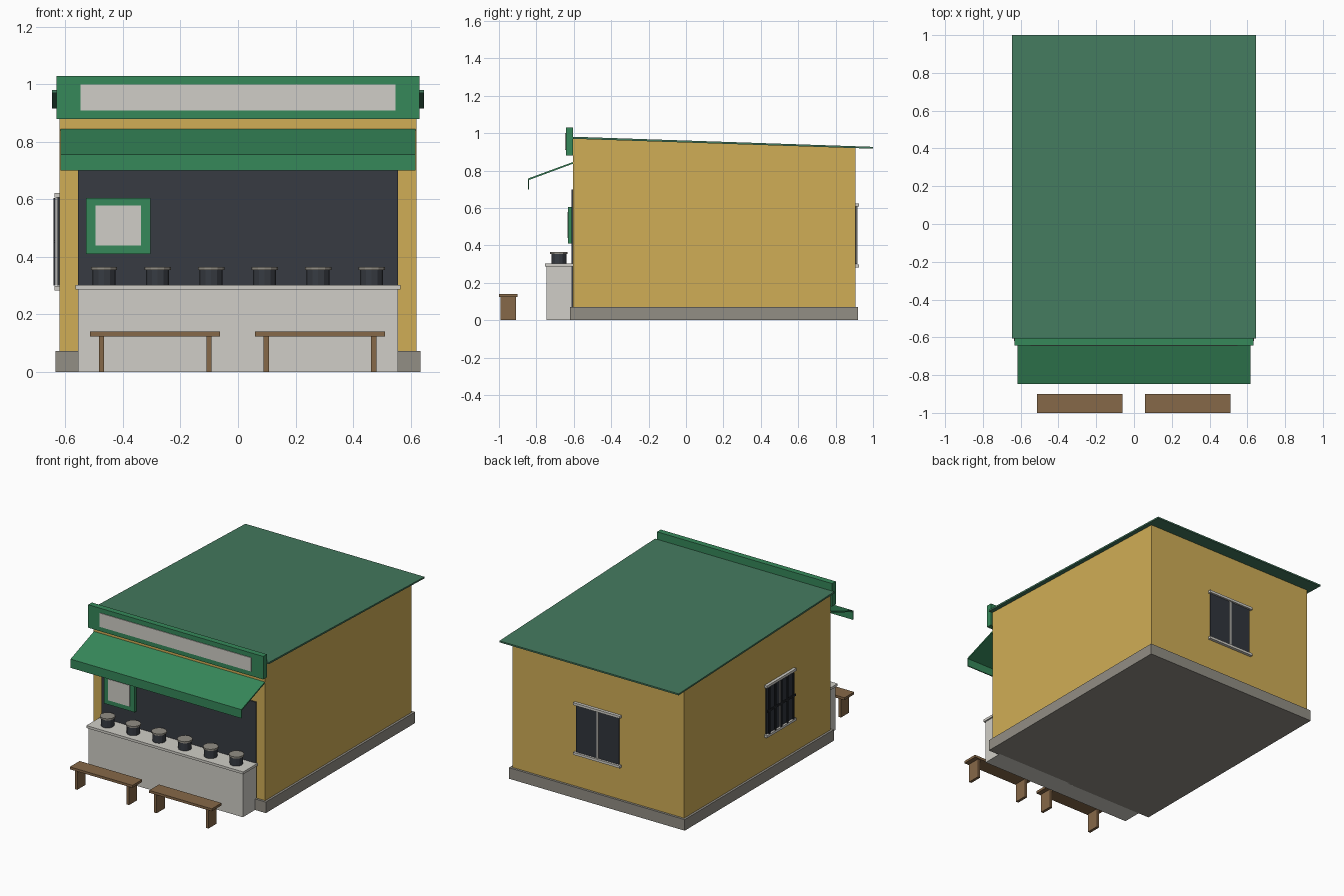
import bpy
import math
from mathutils import Vector

if "Cube" in bpy.data.objects:
    bpy.data.objects.remove(bpy.data.objects["Cube"], do_unlink=True)


def material(name, rgb):
    lin = [(c / 255 / 12.92 if c < 11 else ((c / 255 + 0.055) / 1.055) ** 2.4) for c in rgb]
    m = bpy.data.materials.new(name)
    m.use_nodes = True
    m.diffuse_color = (*lin, 1)
    m.node_tree.nodes["Principled BSDF"].inputs["Base Color"].default_value = (*lin, 1)
    return m


YELLOW = material("yellow wall", (208, 174, 86))
STONE = material("grey stone", (146, 142, 133))
CREAM = material("off white", (208, 206, 199))
GREEN = material("bright green", (54, 136, 90))
ROOF = material("roof green", (68, 122, 94))
DARK = material("dark panel", (55, 59, 66))
GLASS = material("window glass", (48, 53, 60))
IRON = material("dark iron", (38, 41, 46))
WOOD = material("brown wood", (134, 104, 72))


def mesh_object(name, verts, faces, mat):
    me = bpy.data.meshes.new(name)
    me.from_pydata(verts, [], faces)
    me.materials.append(mat)
    ob = bpy.data.objects.new(name, me)
    bpy.context.scene.collection.objects.link(ob)
    return ob


def extrude_x(name, profile, x0, x1, mat):
    """Sweep a (y, z) outline, counter-clockwise seen from +x, along x."""
    n = len(profile)
    verts = [(x, y, z) for x in (x0, x1) for y, z in profile]
    faces = [tuple(range(n))[::-1], tuple(range(n, 2 * n))]
    faces += [(i, (i + 1) % n, (i + 1) % n + n, i + n) for i in range(n)]
    return mesh_object(name, verts, faces, mat)


def box(name, x, y, z, mat):
    outline = [(y[0], z[0]), (y[1], z[0]), (y[1], z[1]), (y[0], z[1])]
    return extrude_x(name, outline, x[0], x[1], mat)


def cylinder(name, centre, z0, z1, radius, mat, sides=12):
    bpy.ops.mesh.primitive_cylinder_add(vertices=sides, radius=radius, depth=z1 - z0,
                                        location=(*centre, (z0 + z1) / 2))
    ob = bpy.context.object
    ob.name = name
    ob.data.materials.append(mat)
    return ob


# Building shell
extrude_x("walls", [(-0.605, 0.004), (0.905, 0.004), (0.905, 0.922), (-0.605, 0.972)],
          -0.62, 0.62, YELLOW)
box("plinth", (-0.635, 0.635), (-0.62, 0.92), (0, 0.072), STONE)
extrude_x("roof", [(-0.605, 0.970), (1.0, 0.917), (1.0, 0.927), (-0.605, 0.981)],
          -0.647, 0.647, ROOF)

# Shop front: dark opening, counter, fascia and awning
box("shop_opening", (-0.557, 0.557), (-0.612, -0.6), (0.07, 0.70), DARK)
box("counter_body", (-0.557, 0.557), (-0.745, -0.61), (0, 0.288), CREAM)
box("counter_top", (-0.566, 0.566), (-0.755, -0.605), (0.286, 0.302), CREAM)
box("fascia_board", (-0.632, 0.632), (-0.642, -0.604), (0.88, 1.03), GREEN)
box("fascia_panel", (-0.547, 0.547), (-0.646, -0.64), (0.91, 1.0), CREAM)
extrude_x("awning", [(-0.604, 0.837), (-0.604, 0.846), (-0.846, 0.757), (-0.846, 0.70),
                     (-0.839, 0.70), (-0.839, 0.750)][::-1], -0.617, 0.617, GREEN)

# Menu board
box("menu_frame", (-0.528, -0.305), (-0.63, -0.61), (0.41, 0.605), GREEN)
box("menu_panel", (-0.495, -0.338), (-0.634, -0.628), (0.44, 0.578), CREAM)

# Row of lidded pots on the counter
for i in range(6):
    x = -0.466 + i * 0.1862
    cylinder("pot_body", (x, -0.68), 0.30, 0.356, 0.04, DARK)
    cylinder("pot_lid", (x, -0.68), 0.354, 0.365, 0.046, STONE)

# Benches
for cx in (-0.288, 0.285):
    box("bench_seat", (cx - 0.226, cx + 0.226), (-1.0, -0.9), (0.124, 0.14), WOOD)
    for side in (-1, 1):
        lx = cx + side * 0.187
        box("bench_leg", (lx - 0.009, lx + 0.009), (-0.992, -0.908), (0, 0.126), WOOD)

# Back window
box("back_window_glass", (-0.155, 0.155), (0.9, 0.912), (0.30, 0.61), GLASS)
box("back_window_mullion", (-0.006, 0.006), (0.9, 0.916), (0.30, 0.61), CREAM)
for z in (0.291, 0.615):
    box("back_window_ledge", (-0.168, 0.168), (0.9, 0.924), (z - 0.008, z + 0.008), CREAM)

# Barred window on the right side
WY = -0.075
box("side_window_glass", (-0.627, -0.615), (WY - 0.14, WY + 0.14), (0.30, 0.61), GLASS)
box("side_window_mullion", (-0.631, -0.615), (WY - 0.006, WY + 0.006), (0.30, 0.61), CREAM)
for z in (0.291, 0.615):
    box("side_window_ledge", (-0.639, -0.615), (WY - 0.152, WY + 0.152), (z - 0.008, z + 0.008), CREAM)
for i in range(5):
    y = WY + (i - 2) * 0.062
    box("window_bar", (-0.641, -0.634), (y - 0.005, y + 0.005), (0.30, 0.605), IRON)
box("window_crossbar", (-0.642, -0.634), (WY - 0.145, WY + 0.145), (0.448, 0.459), IRON)
